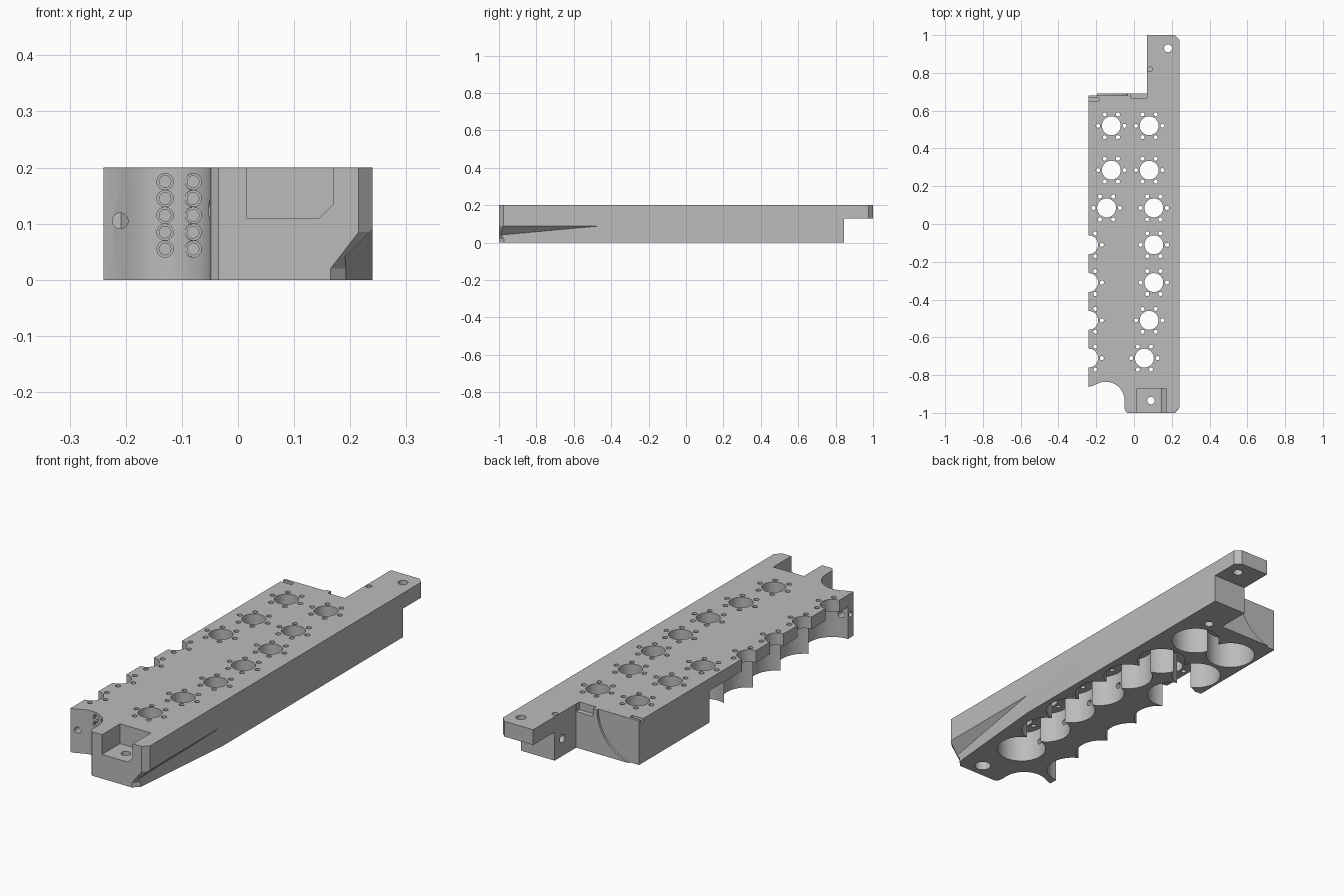
import bpy, bmesh, math
from mathutils import Vector, Matrix

old = bpy.data.objects.get("Cube")
if old:
    bpy.data.objects.remove(old)

metal = bpy.data.materials.new("machined grey")
metal.use_nodes = True
GREY = (0.5, 0.5, 0.5, 1)
metal.diffuse_color = GREY
metal.node_tree.nodes["Principled BSDF"].inputs["Base Color"].default_value = GREY


def add_prism(bm, pts, lo, hi):
    """Vertical prism from an outline."""
    base = [bm.verts.new((x, y, lo)) for x, y in pts]
    top = [bm.verts.new((x, y, hi)) for x, y in pts]
    bm.faces.new(base[::-1])
    bm.faces.new(top)
    n = len(pts)
    for i in range(n):
        j = (i + 1) % n
        bm.faces.new((base[i], base[j], top[j], top[i]))


def add_cyl(bm, start, end, r, r2=None, seg=32):
    a, b = Vector(start), Vector(end)
    turn = (b - a).to_track_quat('Z', 'Y').to_matrix().to_4x4()
    bmesh.ops.create_cone(bm, cap_ends=True, segments=seg, radius1=r,
                          radius2=r if r2 is None else r2,
                          depth=(b - a).length,
                          matrix=Matrix.Translation((a + b) / 2) @ turn)


def add_hull(bm, pts):
    vs = [bm.verts.new(p) for p in pts]
    res = bmesh.ops.convex_hull(bm, input=vs)
    bmesh.ops.delete(bm, geom=[v for v in res["geom_interior"]
                               if isinstance(v, bmesh.types.BMVert)], context='VERTS')


def add_box(bm, lo, hi):
    add_prism(bm, [(lo[0], lo[1]), (hi[0], lo[1]), (hi[0], hi[1]), (lo[0], hi[1])], lo[2], hi[2])


def make(name, bm):
    bmesh.ops.recalc_face_normals(bm, faces=bm.faces)
    me = bpy.data.meshes.new(name)
    bm.to_mesh(me)
    bm.free()
    ob = bpy.data.objects.new(name, me)
    bpy.context.collection.objects.link(ob)
    return ob


def cut(*jobs):
    """Subtract shapes; each job is (builder, arguments...), all disjoint."""
    bm = bmesh.new()
    for fn, *args in jobs:
        fn(bm, *args)
    tool = make("cutter", bm)
    tool.hide_render = True
    mod = body.modifiers.new("cut", 'BOOLEAN')
    mod.operation, mod.solver, mod.object = 'DIFFERENCE', 'EXACT', tool
    dg = bpy.context.evaluated_depsgraph_get()
    dg.update()
    me = bpy.data.meshes.new_from_object(body.evaluated_get(dg))
    body.modifiers.clear()
    body.data = me
    bpy.data.objects.remove(tool)


# Main block with tail and front-left scoop
scoop = [(-0.15 + 0.1 * math.cos(t), -0.935 + 0.1 * math.sin(t))
         for t in [math.radians(120 - 10 * i) for i in range(13)]]
outline = ([(-0.24, -0.862), (-0.222, -0.858)] + scoop +
           [(-0.05, -0.975), (-0.046, -0.99), (-0.035, -1), (0.215, -1),
            (0.24, -0.975), (0.24, 0.975), (0.215, 1), (0.07, 1),
            (0.07, 0.69), (-0.24, 0.69)])
bm = bmesh.new()
add_prism(bm, outline, 0, 0.2)
body = make("mounting_block", bm)

# Hole centres in the two columns
ROWS = [0.52, 0.285, 0.085, -0.11, -0.31, -0.51, -0.71]
right_col = list(zip([0.08, 0.08, 0.105, 0.105, 0.105, 0.08, 0.055], ROWS))
left_col = list(zip([-0.12, -0.12, -0.145] + [-0.24] * 4, ROWS))
centres = right_col + left_col

# Underside pockets, leaving a top plate
for x, y in centres:
    r = 0.107 if x != -0.24 else 0.112
    cut((add_cyl, (x, y, -0.05), (x, y, 0.145), r, None, 48))
cut((add_cyl, (-0.235, 0.075, -0.05), (-0.235, 0.075, 0.145), 0.1, None, 48))

# Round openings and their rings of small holes
cut(*[(add_cyl, (x, y, 0.1), (x, y, 0.25), 0.05) for x, y in centres])
ring = []
for x, y in centres:
    for k in range(6):
        a = math.radians(60 * k)
        px, py = x + 0.07 * math.cos(a), y + 0.07 * math.sin(a)
        ring.append((add_cyl, (px, py, 0.1), (px, py, 0.25), 0.011, None, 12))
cut(*ring)

# Tail step and its holes
cut((add_box, (0, 0.845, -0.1), (0.3, 1.1, 0.13)))
cut((add_cyl, (0.18, 0.93, 0.1), (0.18, 0.93, 0.25), 0.021),
    (add_cyl, (0.085, 0.82, 0.15), (0.085, 0.82, 0.25), 0.013),
    (add_cyl, (0.04, 0.79, 0.08), (0.11, 0.79, 0.08), 0.018),
    (add_cyl, (0.13, 0.67, -0.05), (0.13, 0.67, 0.05), 0.02))

# Front pocket with one chamfered lower corner
pocket = [(0.015, 0.11), (0.145, 0.11), (0.17, 0.135), (0.17, 0.25), (0.015, 0.25)]
cut((add_hull, [(x, y, z) for x, z in pocket for y in (-1.05, -0.87)]))
cut((add_cyl, (0.09, -0.935, -0.05), (0.09, -0.935, 0.25), 0.02))
cut((add_cyl, (0.09, -0.935, -0.05), (0.09, -0.935, 0.04), 0.035))

# Tapered relief along the lower right edge
cut((add_hull, [(0.188, -1.02, -0.02), (0.188, -1.02, 0.038), (0.25, -1.02, 0.1),
                (0.3, -1.02, 0.1), (0.3, -1.02, -0.02), (0.241, -0.44, -0.02),
                (0.241, -0.44, 0.091), (0.3, -0.44, 0.091), (0.3, -0.44, -0.02)]))


def corner(x, z):
    return [(x - 0.005, -1.005, z), (x + 0.03, -0.97, z), (x + 0.03, -1.005, z)]


cut((add_hull, corner(0.165, -0.02) + corner(0.165, 0.02)))
cut((add_hull, corner(0.165, 0.02) + corner(0.215, 0.085)))

# Cable holes through the front scoop, each with a countersink
cut(*[(add_cyl, (x, -0.92, 0.055 + 0.03 * i), (x, y + 0.045, 0.055 + 0.03 * i), 0.0105, None, 16)
      for x, y in ((-0.13, -0.838), (-0.08, -0.864)) for i in range(5)])
cut(*[(add_cyl, (x, y - 0.018, 0.055 + 0.03 * i), (x, y + 0.012, 0.055 + 0.03 * i),
       0.0147, 0.0147, 16)
      for x, y in ((-0.13, -0.838), (-0.08, -0.864)) for i in range(5)])
cut((add_cyl, (-0.21, -0.9, 0.105), (-0.21, -0.8, 0.105), 0.014),
    (add_cyl, (-0.08, -0.93, 0.125), (0, -0.93, 0.125), 0.016),
    (add_cyl, (-0.28, -0.842, 0.105), (-0.225, -0.842, 0.105), 0.012))

# Small screw holes in the scalloped centre wall
cut(*[(add_cyl, (x, y, 0.08), (x - 0.13, y, 0.08), 0.014, None, 16)
      for x, y in right_col[3:]])

# Rear face: quarter-round recess, notch and top slot
cut((add_cyl, (-0.24, 0.68, 0.2), (-0.24, 0.75, 0.2), 0.205, None, 64))
cut((add_box, (-0.015, 0.668, 0.165), (0.0695, 0.75, 0.25)))
cut((add_box, (-0.3, 0.65, 0.185), (-0.185, 0.668, 0.25)))

# Shading and colour
body.data.materials.clear()
body.data.materials.append(metal)
for p in body.data.polygons:
    p.material_index = 0
bpy.ops.object.select_all(action='DESELECT')
body.select_set(True)
bpy.context.view_layer.objects.active = body
bpy.ops.object.shade_smooth_by_angle(angle=math.radians(25))
